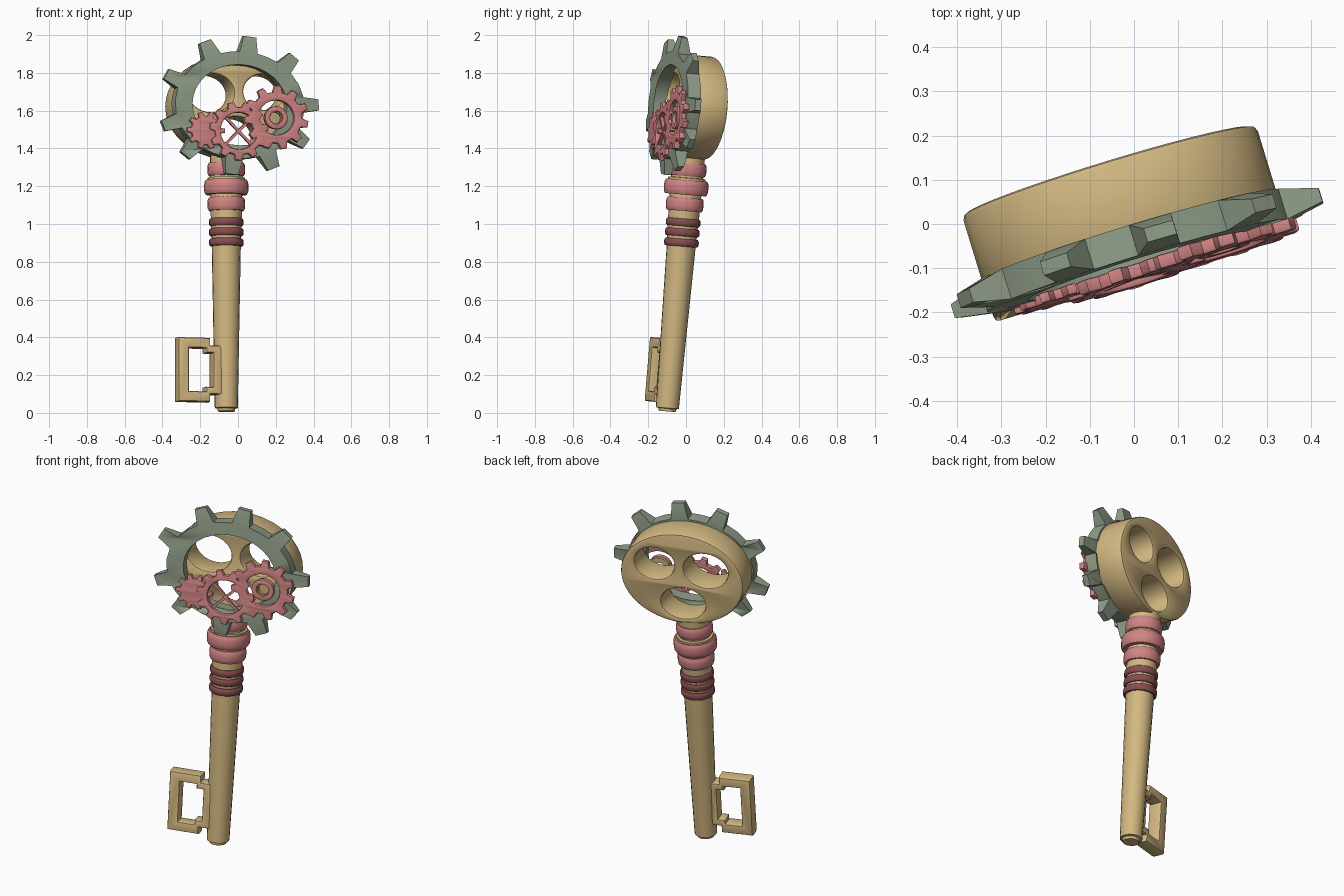
import bpy, bmesh
from math import sin, cos, radians, tau
from mathutils import Matrix, Vector

cube = bpy.data.objects.get("Cube")
if cube:
    bpy.data.objects.remove(cube, do_unlink=True)


def material(name, rgb):
    m = bpy.data.materials.new(name)
    m.use_nodes = True
    m.diffuse_color = (*rgb, 1)
    m.node_tree.nodes["Principled BSDF"].inputs["Base Color"].default_value = (*rgb, 1)
    return m


GOLD = material("old gold", (0.65, 0.48, 0.22))
PINK = material("rose metal", (0.64, 0.23, 0.23))
WINE = material("dark red metal", (0.24, 0.075, 0.08))
GREEN = material("grey green metal", (0.275, 0.335, 0.245))

# Leaning frame of the key: local x across, y along the shaft, z to the front
along = Vector((0, 0.085, 1)).normalized()
across = Vector((0.956, 0.29, -0.025))
across = (across - along * across.dot(along)).normalized()
front = across.cross(along)
FRAME = Matrix((across, along, front)).transposed().to_4x4()
FRAME.translation = (-0.062, -0.1, 0.008)
HEAD = Vector((0.03, 1.617, 0.112))


def finish(name, mesh, mat, at=(0, 0, 0), angle=35):
    mesh.name = name
    mesh.materials.clear()
    mesh.materials.append(mat)
    obj = bpy.data.objects.new(name, mesh)
    bpy.context.collection.objects.link(obj)
    obj.matrix_world = FRAME @ Matrix.Translation(at)
    bpy.ops.object.select_all(action="DESELECT")
    obj.select_set(True)
    bpy.context.view_layer.objects.active = obj
    bpy.ops.object.shade_smooth_by_angle(angle=radians(angle))
    return obj


def plate(name, loops, half, mat, at, bevel=0.0):
    """Flat part with holes: first loop is the outline, the rest are cut out."""
    curve = bpy.data.curves.new(name + "_outline", "CURVE")
    curve.dimensions = "2D"
    curve.fill_mode = "BOTH"
    curve.extrude = half - bevel
    curve.bevel_depth = bevel
    curve.bevel_resolution = 1
    curve.offset = -bevel
    for loop in loops:
        s = curve.splines.new("POLY")
        s.points.add(len(loop) - 1)
        for p, (x, y) in zip(s.points, loop):
            p.co = (x, y, 0, 1)
        s.use_cyclic_u = True
    temp = bpy.data.objects.new(name + "_outline", curve)
    bpy.context.collection.objects.link(temp)
    graph = bpy.context.evaluated_depsgraph_get()
    mesh = bpy.data.meshes.new_from_object(temp.evaluated_get(graph))
    bpy.data.objects.remove(temp, do_unlink=True)
    bm = bmesh.new()
    bm.from_mesh(mesh)
    bmesh.ops.remove_doubles(bm, verts=bm.verts, dist=1e-5)
    bmesh.ops.recalc_face_normals(bm, faces=bm.faces)
    bm.to_mesh(mesh)
    bm.free()
    return finish(name, mesh, mat, at)


def lathe(name, profile, mat, sides=24):
    """Turned part around the shaft axis from (radius, height) pairs."""
    bm = bmesh.new()
    verts = [bm.verts.new((r, h, 0)) for r, h in profile]
    edges = [bm.edges.new(pair) for pair in zip(verts, verts[1:])]
    bmesh.ops.spin(bm, geom=verts + edges, cent=(0, 0, 0), axis=(0, 1, 0),
                   angle=tau, steps=sides)
    bmesh.ops.remove_doubles(bm, verts=bm.verts, dist=1e-5)
    bmesh.ops.recalc_face_normals(bm, faces=bm.faces)
    mesh = bpy.data.meshes.new(name)
    bm.to_mesh(mesh)
    bm.free()
    return finish(name, mesh, mat)


def ellipse(a, b, x=0, y=0, n=32):
    return [(x + a * cos(tau * i / n), y + b * sin(tau * i / n)) for i in range(n)]


def gear(angles, root, tip, base_half, tip_half):
    """Toothed outline; root and tip are (half width, half height)."""
    pts = []
    for i, t in enumerate(angles):
        after = angles[(i + 1) % len(angles)] + (360 if i + 1 == len(angles) else 0)
        steps = ((t - base_half, root), (t - tip_half, tip), (t + tip_half, tip),
                 (t + base_half, root), ((t + after) / 2, root))
        pts += [(r[0] * cos(radians(d)), r[1] * sin(radians(d))) for d, r in steps]
    return pts


def even_gear(count, root, tip, turn=0):
    """Evenly toothed outline, a little wider than high."""
    step = 360 / count
    return gear([turn + i * step for i in range(count)], (root * 1.05, root),
                (tip * 1.05, tip), step * 0.32, step * 0.17)


# Shaft with a slightly tapered body and a chamfered end
lathe("shaft", [(0, 0), (0.045, 0), (0.048, 0.015), (0.061, 0.018), (0.077, 0.88),
                (0.083, 1.06), (0.086, 1.25), (0.086, 1.358), (0, 1.358)], GOLD, 20)

# Collars: rounded bands around the upper shaft
COLLARS = [("lower_band", 0.897, 0.092, 0.04, WINE), ("middle_band", 0.951, 0.092, 0.04, WINE),
           ("upper_band", 1.004, 0.092, 0.04, WINE), ("lower_collar", 1.10, 0.10, 0.07, PINK),
           ("main_collar", 1.19, 0.118, 0.078, PINK), ("top_collar", 1.285, 0.10, 0.07, PINK)]
for name, h, r, size, mat in COLLARS:
    half = size / 2
    lathe(name, [(0.05, h - half), (r * 0.92, h - half), (r * 0.98, h - half * 0.7),
                 (r, h - half * 0.25), (r, h + half * 0.25), (r * 0.98, h + half * 0.7),
                 (r * 0.92, h + half), (0.05, h + half)], mat)
lathe("collar_lip", [(0.05, 1.225), (0.1, 1.225), (0.1, 1.24), (0.05, 1.245)], GOLD)

# Key bit: stepped open frame beside the shaft tip
bit_outer = [(-0.278, 0.045), (-0.10, 0.045), (-0.10, 0.085), (-0.03, 0.085),
             (-0.03, 0.345), (-0.10, 0.345), (-0.10, 0.385), (-0.278, 0.385)]
bit_hole = [(-0.218, 0.10), (-0.125, 0.10), (-0.125, 0.125), (-0.085, 0.125),
            (-0.085, 0.305), (-0.125, 0.305), (-0.125, 0.33), (-0.218, 0.33)]
plate("key_bit", [bit_outer, bit_hole], 0.041, GOLD, (0, 0, 0.007), 0.012)

# Bow: thick oval drum with three openings
plate("bow_drum", [ellipse(0.348, 0.274, n=40), ellipse(0.125, 0.103, -0.138, 0.066),
                   ellipse(0.112, 0.095, 0.152, 0.078), ellipse(0.125, 0.092, 0, -0.15)],
      0.085, GOLD, (HEAD.x, HEAD.y, 0.005), 0.014)

# Large toothed ring on the front of the bow, thinner towards the tooth tips
teeth = [2, 46, 82, 115, 155, 199, 228, 265, 296, 328]
ring = plate("large_gear", [gear(teeth, (0.358, 0.285), (0.443, 0.37), 8, 4.5),
                            ellipse(0.262, 0.215)], 0.036, GREEN, HEAD)
for v in ring.data.vertices:
    if (v.co.x / 0.443) ** 2 + (v.co.y / 0.37) ** 2 > 0.9:
        v.co.z = v.co.z * 0.45 + 0.004

# Small gear train in front of the ring
left_at = HEAD + Vector((-0.19, -0.14, 0.038))
mid_at = HEAD + Vector((-0.01, -0.14, 0.043))
right_at = HEAD + Vector((0.197, -0.064, 0.043))
plate("left_gear", [even_gear(10, 0.077, 0.1)], 0.012, PINK, left_at, 0.005)
plate("middle_gear", [even_gear(11, 0.127, 0.156, 8), ellipse(0.102, 0.098)],
      0.016, PINK, mid_at, 0.006)
plate("right_gear", [even_gear(11, 0.136, 0.17, 22), ellipse(0.098, 0.092)],
      0.016, PINK, right_at, 0.006)

# Crossed spokes of the middle gear
for name, side in (("rising_spoke", 1), ("falling_spoke", -1)):
    bar = [(-0.105, -0.007), (0.105, -0.007), (0.105, 0.007), (-0.105, 0.007)]
    turned = [((x - side * y) * 0.707, (side * x + y) * 0.707) for x, y in bar]
    plate(name, [turned], 0.008, PINK, mid_at)

# Hub of the right gear: gold washer with a rose ring on its front
plate("hub_washer", [ellipse(0.06, 0.058), ellipse(0.03, 0.029)], 0.01, GOLD,
      right_at - Vector((0, 0, 0.016)))
plate("hub_ring", [ellipse(0.063, 0.061), ellipse(0.035, 0.034)], 0.012, PINK,
      right_at, 0.004)
